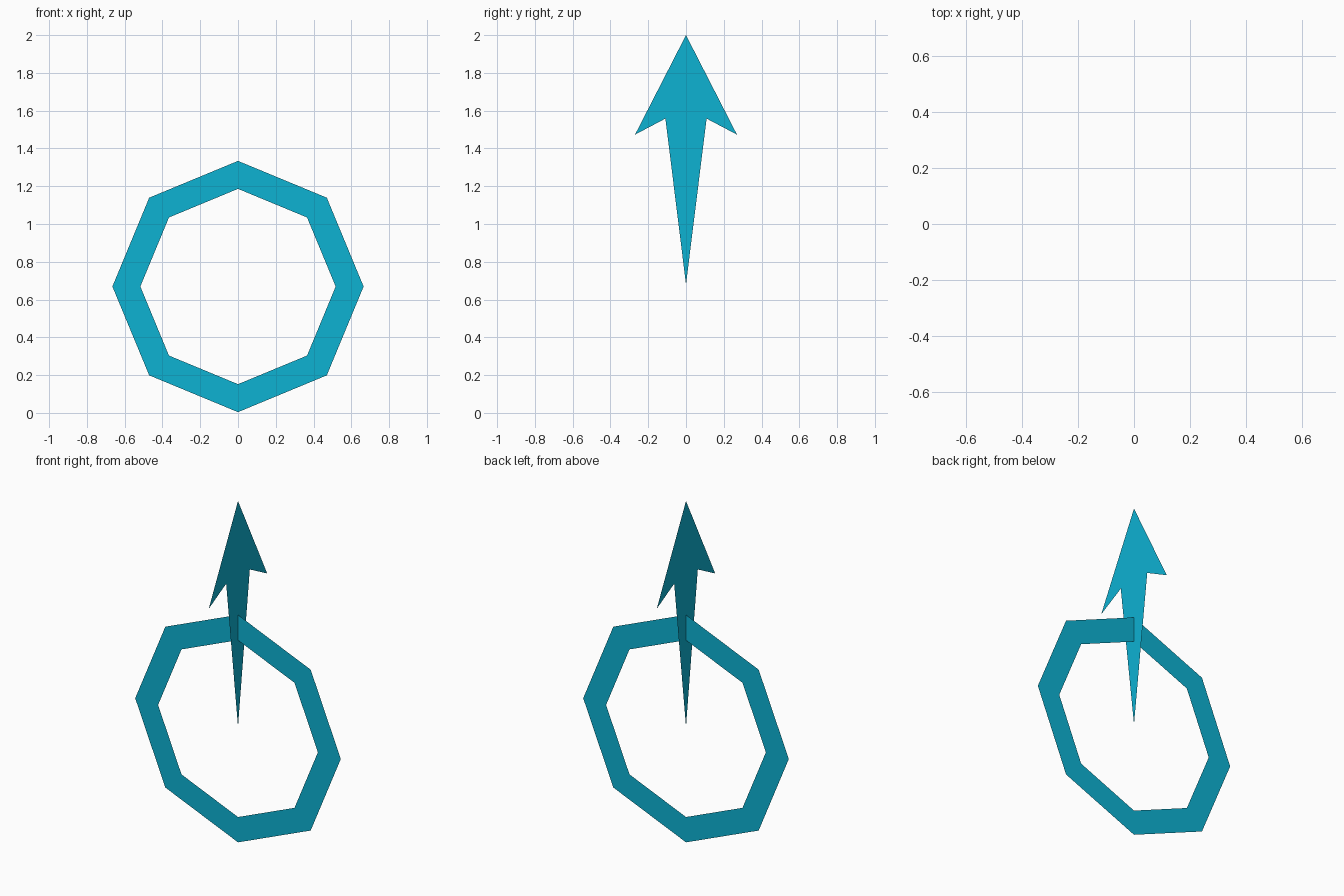
import bpy, bmesh
from math import sin, cos, pi

if "Cube" in bpy.data.objects:
    bpy.data.objects.remove(bpy.data.objects["Cube"])

mat = bpy.data.materials.new("cyan")
mat.diffuse_color = (0.004, 0.445, 0.651, 1)
mat.use_nodes = True
mat.node_tree.nodes["Principled BSDF"].inputs["Base Color"].default_value = mat.diffuse_color


def flat_object(name, verts, faces):
    bm = bmesh.new()
    vs = [bm.verts.new(v) for v in verts]
    for f in faces:
        bm.faces.new([vs[i] for i in f])
    mesh = bpy.data.meshes.new(name)
    bm.to_mesh(mesh)
    bm.free()
    mesh.materials.append(mat)
    obj = bpy.data.objects.new(name, mesh)
    bpy.context.collection.objects.link(obj)
    return obj


# Flat eight-sided ring, upright across x
SIDES, CENTRE_Z, OUTER, INNER = 8, 0.669, 0.665, 0.517
ring = [(r * cos(2 * pi * i / SIDES), 0, CENTRE_Z + r * sin(2 * pi * i / SIDES))
        for r in (OUTER, INNER) for i in range(SIDES)]
quads = [(i, (i + 1) % SIDES, SIDES + (i + 1) % SIDES, SIDES + i)
         for i in range(SIDES)]
flat_object("octagon_ring", ring, quads)

# Flat arrow, upright across y: half outline (y, z), mirrored about y = 0
tip, half, tail = (0, 2.0), [(0.27, 1.473), (0.109, 1.558)], (0, 0.68)
outline = [tip] + half + [tail] + [(-y, z) for y, z in reversed(half)]
flat_object("arrow", [(0, y, z) for y, z in outline],
            [(0, 1, 2), (0, 2, 3), (0, 3, 4), (0, 4, 5)])
